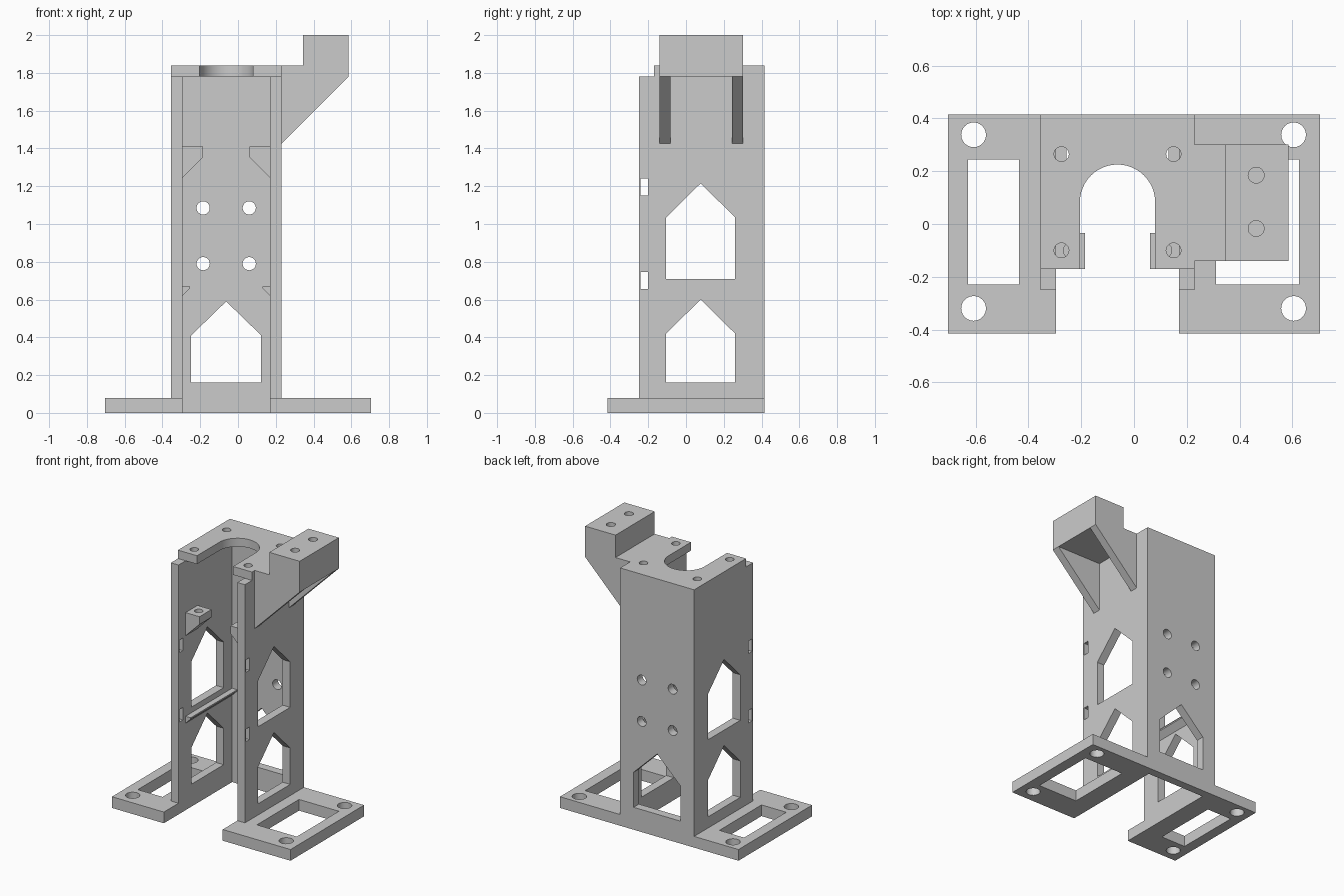
import bpy, bmesh, math
from mathutils import Matrix

if "Cube" in bpy.data.objects:
    bpy.data.objects.remove(bpy.data.objects["Cube"])

grey = bpy.data.materials.new("grey plastic")
grey.diffuse_color = (0.60, 0.60, 0.60, 1)
grey.use_nodes = True
grey.node_tree.nodes["Principled BSDF"].inputs["Base Color"].default_value = grey.diffuse_color


def rect(u0, u1, v0, v1):
    return [(u0, v0), (u1, v0), (u1, v1), (u0, v1)]


def circle(u, v, r, n=24):
    return [(u + r * math.cos(2 * math.pi * i / n), v + r * math.sin(2 * math.pi * i / n)) for i in range(n)]


def house(u0, u1, v0, v1, peak):
    """Window with a pointed top."""
    return [(u0, v0), (u1, v0), (u1, v1), ((u0 + u1) / 2, peak), (u0, v1)]


def plate(name, axis, a, b, outline, holes=()):
    """Extrude a 2D outline with holes between a and b along an axis."""
    cu = bpy.data.curves.new(name, 'CURVE')
    cu.dimensions, cu.fill_mode, cu.extrude = '2D', 'BOTH', (b - a) / 2
    for loop in [outline, *holes]:
        sp = cu.splines.new('POLY')
        sp.points.add(len(loop) - 1)
        for p, (u, v) in zip(sp.points, loop):
            p.co = (u, v, 0, 1)
        sp.use_cyclic_u = True
    tmp = bpy.data.objects.new(name + "_curve", cu)
    bpy.context.collection.objects.link(tmp)
    bpy.context.view_layer.update()
    me = bpy.data.meshes.new_from_object(tmp.evaluated_get(bpy.context.evaluated_depsgraph_get()))
    bpy.data.objects.remove(tmp)

    m = (a + b) / 2
    me.transform({
        'x': Matrix(((0, 0, 1, m), (1, 0, 0, 0), (0, 1, 0, 0), (0, 0, 0, 1))),
        'y': Matrix(((1, 0, 0, 0), (0, 0, -1, m), (0, 1, 0, 0), (0, 0, 0, 1))),
        'z': Matrix.Translation((0, 0, m)),
    }[axis])
    bm = bmesh.new()
    bm.from_mesh(me)
    bmesh.ops.remove_doubles(bm, verts=bm.verts, dist=1e-4)
    bmesh.ops.recalc_face_normals(bm, faces=bm.faces)
    bm.to_mesh(me)
    bm.free()
    me.name = name
    me.materials.clear()
    me.materials.append(grey)
    ob = bpy.data.objects.new(name, me)
    bpy.context.collection.objects.link(ob)
    bpy.ops.object.select_all(action='DESELECT')
    ob.select_set(True)
    bpy.context.view_layer.objects.active = ob
    bpy.ops.object.shade_smooth_by_angle(angle=math.radians(30))
    return ob


CX = -0.0625              # centre line of the tower
IN, OUT = 0.2325, 0.2925  # inner and outer half widths of the tower

# Base foot: U-shaped, with two windows and four bolt holes
plate("base", 'z', 0, 0.08,
      [(-0.705, -0.415), (CX - IN, -0.415), (CX - IN, 0.355), (CX + IN, 0.355),
       (CX + IN, -0.415), (0.705, -0.415), (0.705, 0.415), (-0.705, 0.415)],
      [rect(-0.63, -0.435, -0.23, 0.245), rect(0.31, 0.625, -0.23, 0.245)]
      + [circle(x, y, 0.047) for x in (-0.608, 0.605) for y in (-0.32, 0.338)])

# Back wall with pointed window and four screw holes
plate("back_wall", 'y', 0.355, 0.415, rect(CX - IN, CX + IN, 0.08, 1.78),
      [house(-0.248, 0.123, 0.16, 0.41, 0.59)]
      + [circle(CX + s * 0.122, z, 0.035) for s in (-1, 1) for z in (0.79, 1.085)])

for side, s in (("left", -1), ("right", 1)):
    # Side wall with pointed windows and tie slots
    x0, x1 = sorted((CX + s * IN, CX + s * OUT))
    plate(side + "_wall", 'x', x0, x1, rect(-0.25, 0.415, 0.08, 1.78),
          [house(-0.105, 0.26, 0.16, 0.42, 0.60), house(-0.105, 0.26, 0.71, 1.035, 1.215),
           rect(-0.24, -0.2, 0.655, 0.745), rect(-0.24, -0.2, 1.15, 1.24)])

    # Small triangular rail along the inside of the wall
    w = CX + s * IN
    plate(side + "_rail", 'y', -0.17, 0.355, [(w, 0.62), (w - s * 0.04, 0.66), (w - s * 0.04, 0.67), (w, 0.67)])

    # Inner bracket: sloped lower part and a drilled top
    t = w - s * 0.11
    plate(side + "_bracket", 'y', -0.17, -0.035, [(w, 1.245), (t, 1.355), (w, 1.355)])
    plate(side + "_bracket_top", 'z', 1.355, 1.41, rect(min(w, t), max(w, t), -0.17, -0.035),
          [circle(w - s * 0.055, -0.10, 0.028)])

# Top plate with round-ended notch and four screw holes
arc = [(CX + 0.1425 * math.cos(math.pi * (1 - i / 24)), 0.083 + 0.1425 * math.sin(math.pi * i / 24))
       for i in range(25)]
plate("top_plate", 'z', 1.78, 1.84,
      [(CX - OUT, -0.17), (CX - 0.1425, -0.17), *arc, (CX + 0.1425, -0.17),
       (CX + OUT, -0.17), (CX + OUT, 0.415), (CX - OUT, 0.415)],
      [circle(CX + s * 0.2125, y, 0.028) for s in (-1, 1) for y in (-0.10, 0.265)])

# Side arm: stepped block, drilled cap and two gussets
X = CX + OUT
plate("arm_block", 'y', -0.14, 0.302,
      [(X, 1.78), (0.585, 1.78), (0.585, 1.90), (0.345, 1.90), (0.345, 1.84), (X, 1.84)])
plate("arm_cap", 'z', 1.90, 2.0, rect(0.345, 0.585, -0.14, 0.302),
      [circle(0.463, y, 0.03) for y in (-0.017, 0.185)])
for name, y in (("front_gusset", -0.14), ("back_gusset", 0.244)):
    plate(name, 'y', y, y + 0.058, [(X, 1.425), (0.585, 1.78), (X, 1.78)])
